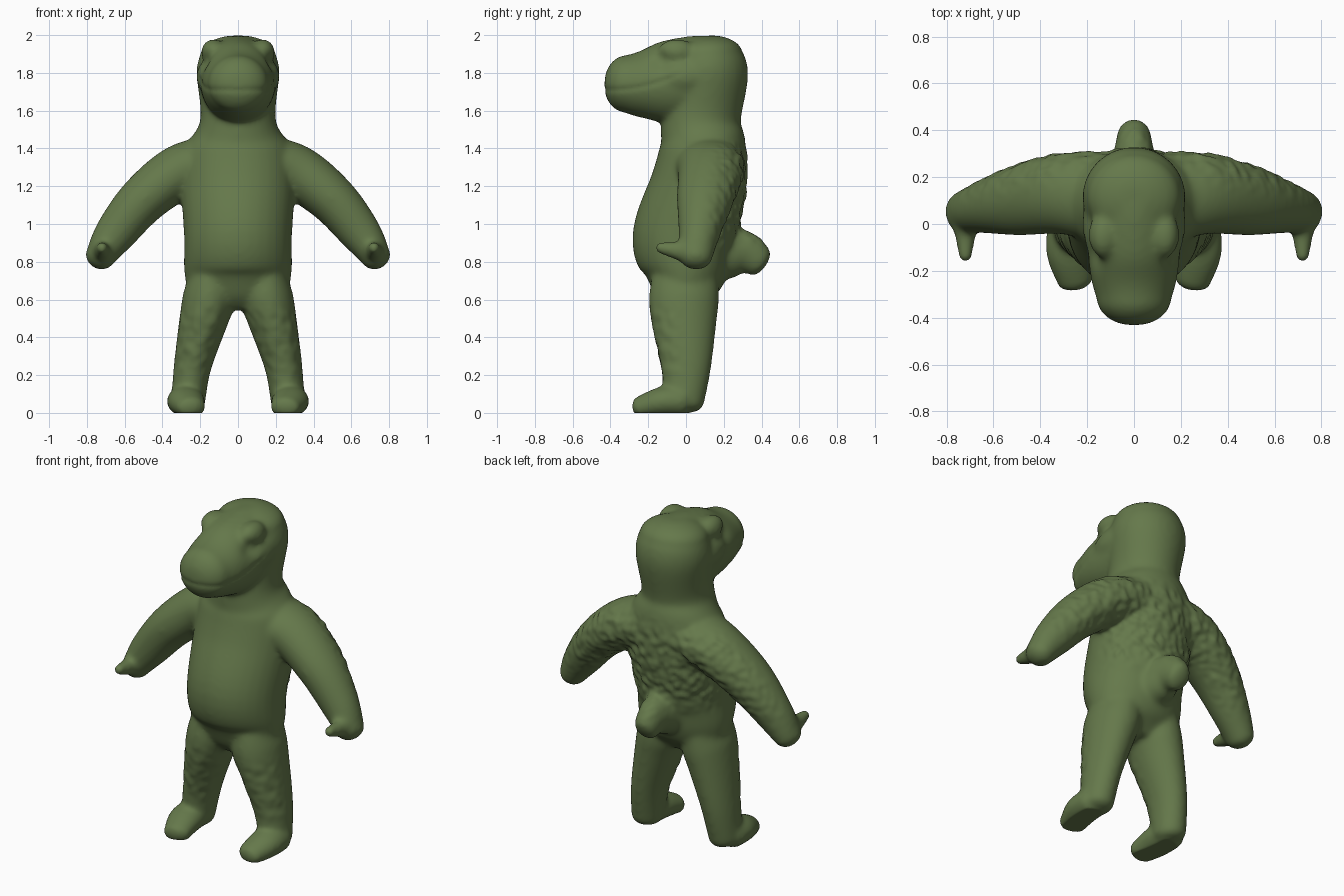
import bpy, bmesh, math
from mathutils import Vector, noise

cube = bpy.data.objects.get("Cube")
if cube:
    bpy.data.objects.remove(cube)

green = bpy.data.materials.new("moss green")
green.use_nodes = True
green.diffuse_color = (.13, .19, .07, 1)
shader = green.node_tree.nodes["Principled BSDF"]
shader.inputs["Base Color"].default_value = green.diffuse_color

bm = bmesh.new()
SIDES = 32
STEPS = 6
ACROSS = Vector((1, 0, 0))
DEPTH = Vector((0, 1, 0))


def spline(rows):
    """Fill in smooth stations between the given ones."""
    rows = [Vector(row) for row in rows]
    filled = []
    for i in range(len(rows) - 1):
        start, end = rows[i], rows[i + 1]
        before = rows[max(i - 1, 0)]
        after = rows[min(i + 2, len(rows) - 1)]
        leave, arrive = (end - before) / 2, (after - start) / 2
        for step in range(STEPS):
            t = step / STEPS
            ease = t * t * (3 - 2 * t)
            filled.append(start.lerp(end, ease) + leave * t * (1 - t) ** 2
                          - arrive * t * t * (1 - t))
    filled.append(rows[-1])
    return filled


def domed(stations, length):
    """Round off the far end with shrinking rings."""
    last = stations[-1]
    heading = (last.xyz - stations[-2].xyz).normalized()
    for step in range(1, STEPS):
        angle = math.pi / 2 * step / STEPS
        centre = last.xyz + heading * length * math.sin(angle)
        stations.append(Vector((*centre, *(Vector(last[3:]) * math.cos(angle)))))
    return stations


def loft(rows, axis, dome, mirror=False):
    """Skin elliptical rings: x, y, z, radius along axis, radius across it."""
    stations = domed(spline(rows), dome)
    for side in (1, -1) if mirror else (1,):
        centres = [Vector((s[0] * side, s[1], s[2])) for s in stations]
        rings = []
        for i, (centre, station) in enumerate(zip(centres, stations)):
            ahead = centres[min(i + 1, len(centres) - 1)]
            behind = centres[max(i - 1, 0)]
            tangent = (ahead - behind).normalized()
            along = (axis - tangent * axis.dot(tangent)).normalized()
            across = tangent.cross(along)
            angles = [math.tau * k / SIDES for k in range(SIDES)]
            rings.append([bm.verts.new(centre + along * station[3] * math.cos(a)
                                       + across * station[4] * math.sin(a)) for a in angles])
        for lower, upper in zip(rings, rings[1:]):
            for k in range(SIDES):
                n = (k + 1) % SIDES
                bm.faces.new((lower[k], lower[n], upper[n], upper[k]))
        bm.faces.new(rings[0][::-1])
        bm.faces.new(rings[-1])


def ball_pair(centre, radii):
    """Mirrored pair of ellipsoids."""
    for side in (1, -1):
        middle = Vector((centre[0] * side, centre[1], centre[2]))
        made = bmesh.ops.create_uvsphere(bm, u_segments=SIDES, v_segments=SIDES // 2, radius=1)
        for vert in made["verts"]:
            vert.co = middle + Vector([c * r for c, r in zip(vert.co, radii)])


def upright(z, front, back, half_width):
    return 0, (front + back) / 2, z, half_width, (back - front) / 2


def level(y, bottom, top, half_width):
    return 0, y, (bottom + top) / 2, half_width, (top - bottom) / 2


# Trunk, neck and back of the head
loft([upright(.55, -.09, .09, .13), upright(.63, -.17, .16, .25), upright(.75, -.225, .225, .285),
      upright(.92, -.285, .265, .285), upright(1.2, -.19, .32, .3), upright(1.4, -.14, .32, .28),
      upright(1.55, -.13, .29, .2), upright(1.8, -.1, .33, .22),
      upright(1.9, -.07, .3, .2)], ACROSS, dome=.1)

# Skull and snout
loft([level(.2, 1.6, 1.97, .17), level(.1, 1.55, 2, .2), level(-.1, 1.53, 1.97, .2),
      level(-.23, 1.56, 1.92, .185), level(-.32, 1.59, 1.895, .16)], ACROSS, dome=.115)

# Brow ridges and cheeks
ball_pair((.13, -.05, 1.91), (.065, .1, .07))
ball_pair((.15, 0, 1.78), (.07, .16, .09))

# Shoulders, arms and thumbs
loft([(.1, .11, 1.33, .2, .14), (.3, .13, 1.28, .175, .145), (.5, .1, 1.13, .15, .13),
      (.65, .07, .95, .11, .11), (.73, .05, .83, .09, .08)], DEPTH, dome=.07, mirror=True)
loft([(.72, .02, .86, .07, .07), (.72, -.05, .86, .045, .05),
      (.72, -.14, .875, .03, .03)], ACROSS, dome=.025, mirror=True)

# Legs and feet
loft([(.14, 0, .75, .11, .17), (.15, -.01, .62, .14, .185), (.18, -.01, .5, .13, .175),
      (.24, 0, .25, .1, .135), (.265, -.01, .05, .09, .105)], ACROSS, dome=.05, mirror=True)
loft([(.28, 0, .06, .09, .08), (.275, -.12, .06, .1, .08),
      (.25, -.24, .03, .08, .06)], ACROSS, dome=.045, mirror=True)

# Stubby tail
loft([(0, .15, .83, .14, .14), (0, .3, .85, .09, .12), (0, .39, .8, .07, .085)],
     ACROSS, dome=.04)

bmesh.ops.recalc_face_normals(bm, faces=bm.faces)
mesh = bpy.data.meshes.new("creature_body")
bm.to_mesh(mesh)
bm.free()
body = bpy.data.objects.new("creature_body", mesh)
bpy.context.collection.objects.link(body)

# Fuse the parts into one soft skin
fuse = body.modifiers.new("fuse", "REMESH")
fuse.mode = "VOXEL"
fuse.voxel_size = .012
relax = body.modifiers.new("relax", "SMOOTH")
relax.factor = .5
relax.iterations = 20
graph = bpy.context.evaluated_depsgraph_get()
skin = bpy.data.meshes.new_from_object(body.evaluated_get(graph))
body.modifiers.clear()
body.data = skin


def ramp(value, start, end):
    return max(0, min(1, (value - start) / (end - start)))


def dent(distance, radius):
    return math.exp(-(distance / radius) ** 2)


# Scaly hide, mouth crease, eye sockets and flat soles
eye = Vector((.18, -.14, 1.86))
normals = [vert.normal.copy() for vert in skin.vertices]
for vert, normal in zip(skin.vertices, normals):
    x, y, z = vert.co
    back = ramp(normal.y, 0, .5) * ramp(z, .85, 1) * ramp(z, 1.45, 1.35) * ramp(abs(x), .9, .3)
    shin = ramp(abs(x) / 4 - normal.y, 0, .5) * ramp(z, .6, .5) * ramp(z, .15, .25)
    bump = noise.noise(vert.co * 24) * .012 * back + noise.noise(vert.co * 20) * .006 * shin
    if z > 1.55:
        mouth = 1.71 + ramp(y, -.4, 0) ** 2 / 10
        bump -= .005 * dent(z - mouth, .015) * ramp(y, 0, -.1)
        bump -= .015 * dent((Vector((abs(x), y, z)) - eye).length, .05)
    vert.co += normal * bump
    vert.co.z = max(vert.co.z, 0)

skin.materials.clear()
skin.materials.append(green)
skin.shade_smooth()
